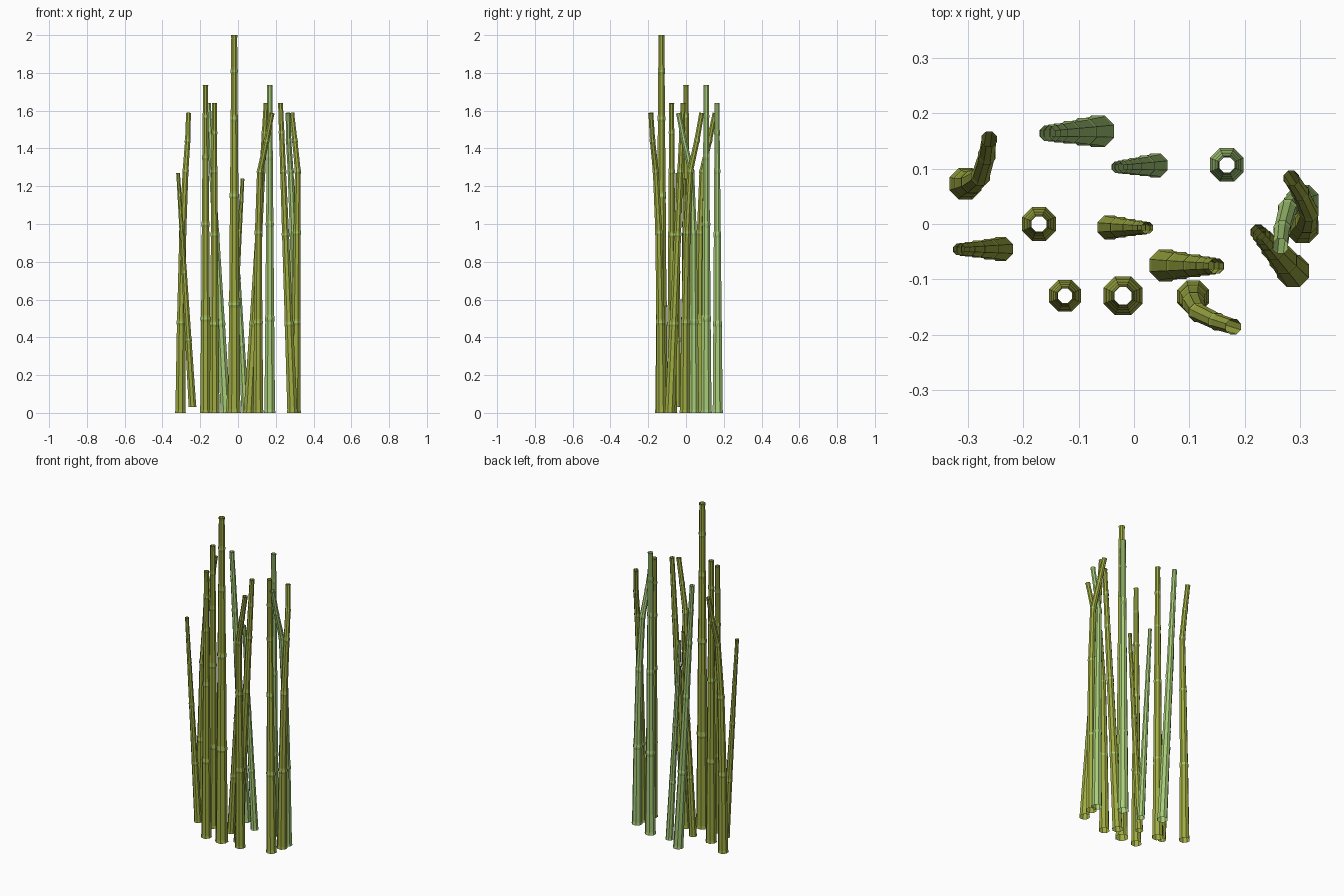
import bpy, bmesh, math
from mathutils import Vector

if "Cube" in bpy.data.objects:
    bpy.data.objects.remove(bpy.data.objects["Cube"])


def material(name, rgb):
    m = bpy.data.materials.new(name)
    m.diffuse_color = (*rgb, 1)
    m.use_nodes = True
    m.node_tree.nodes["Principled BSDF"].inputs["Base Color"].default_value = m.diffuse_color
    return m


OLIVE = material("olive cane", (0.35, 0.41, 0.055))
GREEN = material("fresh green cane", (0.39, 0.61, 0.19))

SIDES = 8
JOINTS = (0.288, 0.576, 0.78, 0.905)   # joint heights as a fraction of the cane


def radius(t):
    """Tapering cane radius for a 2 unit tall cane."""
    pts = [(0, .0345), (.288, .0295), (.576, .0245), (.78, .0205), (1, .017)]
    for (a, ra), (b, rb) in zip(pts, pts[1:]):
        if t <= b:
            return ra + (rb - ra) * (t - a) / (b - a)
    return pts[-1][1]


def profile():
    """(fraction, radius, is_joint_band) rows from foot to tip."""
    rows = [(0, .0380, False), (.010, .0350, False)]
    for j in JOINTS:
        r = radius(j)
        rows += [(j - .010, r, False), (j - .003, r * 1.10, True),
                 (j + .003, r * 1.10, False), (j + .010, r * .98, False)]
    rows += [(.992, radius(1), False), (1, radius(1) * 1.08, False)]
    return rows


def cane(name, path, scale, mat):
    """Open eight-sided tube following path(t), with raised joint rings."""
    bm = bmesh.new()
    rings, bands = [], []
    for t, r, band in profile():
        c = path(t)
        d = (path(min(t + .02, 1)) - path(max(t - .02, 0))).normalized()
        q = Vector((0, 0, 1)).rotation_difference(d)
        if t == 0:
            q.identity()
        ring = []
        for k in range(SIDES):
            a = (k + .5) * 2 * math.pi / SIDES
            v = Vector((math.cos(a), math.sin(a), 0)) * r * scale
            ring.append(bm.verts.new(c + q @ v))
        rings.append(ring)
        bands.append(band)
    for i in range(len(rings) - 1):
        for k in range(SIDES):
            n = (k + 1) % SIDES
            f = bm.faces.new((rings[i][k], rings[i][n],
                              rings[i + 1][n], rings[i + 1][k]))
            f.material_index = 1 if bands[i] else 0
    me = bpy.data.meshes.new(name)
    bm.to_mesh(me)
    bm.free()
    me.materials.append(mat)
    me.materials.append(GREEN)
    bpy.context.collection.objects.link(bpy.data.objects.new(name, me))


def straight(a, b):
    a, b = Vector(a), Vector(b)
    return lambda t: a.lerp(b, t)


def bent(x, y, angle):
    """Cane that bows slightly, then kinks sideways near its tip."""
    ca, sa = math.cos(angle), math.sin(angle)
    pts = [(0, 0, 0, 0), (.288, 0, -.004, .48), (.576, .001, -.013, .955),
           (.78, .009, -.029, 1.28), (.905, .044, -.046, 1.44),
           (1, .073, -.055, 1.587)]

    def path(t):
        for p, q in zip(pts, pts[1:]):
            if t <= q[0]:
                f = (t - p[0]) / (q[0] - p[0])
                u, v, z = (p[i] + (q[i] - p[i]) * f for i in (1, 2, 3))
                break
        return Vector((x + u * ca - v * sa, y + u * sa + v * ca, z))
    return path


# Upright canes
for i, (x, y, h, m) in enumerate([(-.02, -.13, 2.0, OLIVE), (-.125, -.13, 1.64, OLIVE),
                                  (-.172, 0, 1.735, OLIVE), (.168, .107, 1.735, GREEN)]):
    cane(f"upright_cane_{i + 1}", straight((x, y, 0), (x, y, h)), h / 2, m)

# Leaning canes: foot, tip, size
for i, (a, b, s, m) in enumerate([
        ((.288, -.085, 0), (.225, -.015, 1.64), .82, OLIVE),
        ((.057, -.075, 0), (.149, -.076, 1.64), .82, OLIVE),
        ((-.065, .168, 0), (-.157, .164, 1.64), .82, GREEN),
        ((-.241, -.045, .03), (-.317, -.046, 1.27), .62, OLIVE),
        ((-.044, -.006, 0), (.024, -.007, 1.24), .62, OLIVE),
        ((.039, .106, 0), (-.03, .103, 1.24), .62, GREEN)]):
    cane(f"leaning_cane_{i + 1}", straight(a, b), s, m)

# Canes with a bent tip: foot position and turn
for i, (x, y, deg, m) in enumerate([(.107, -.131, 0, OLIVE), (-.305, .073, 99, OLIVE),
                                    (.305, -.006, 140, OLIVE), (.305, .042, 281, GREEN)]):
    cane(f"bent_cane_{i + 1}", bent(x, y, math.radians(deg)), .82, m)
